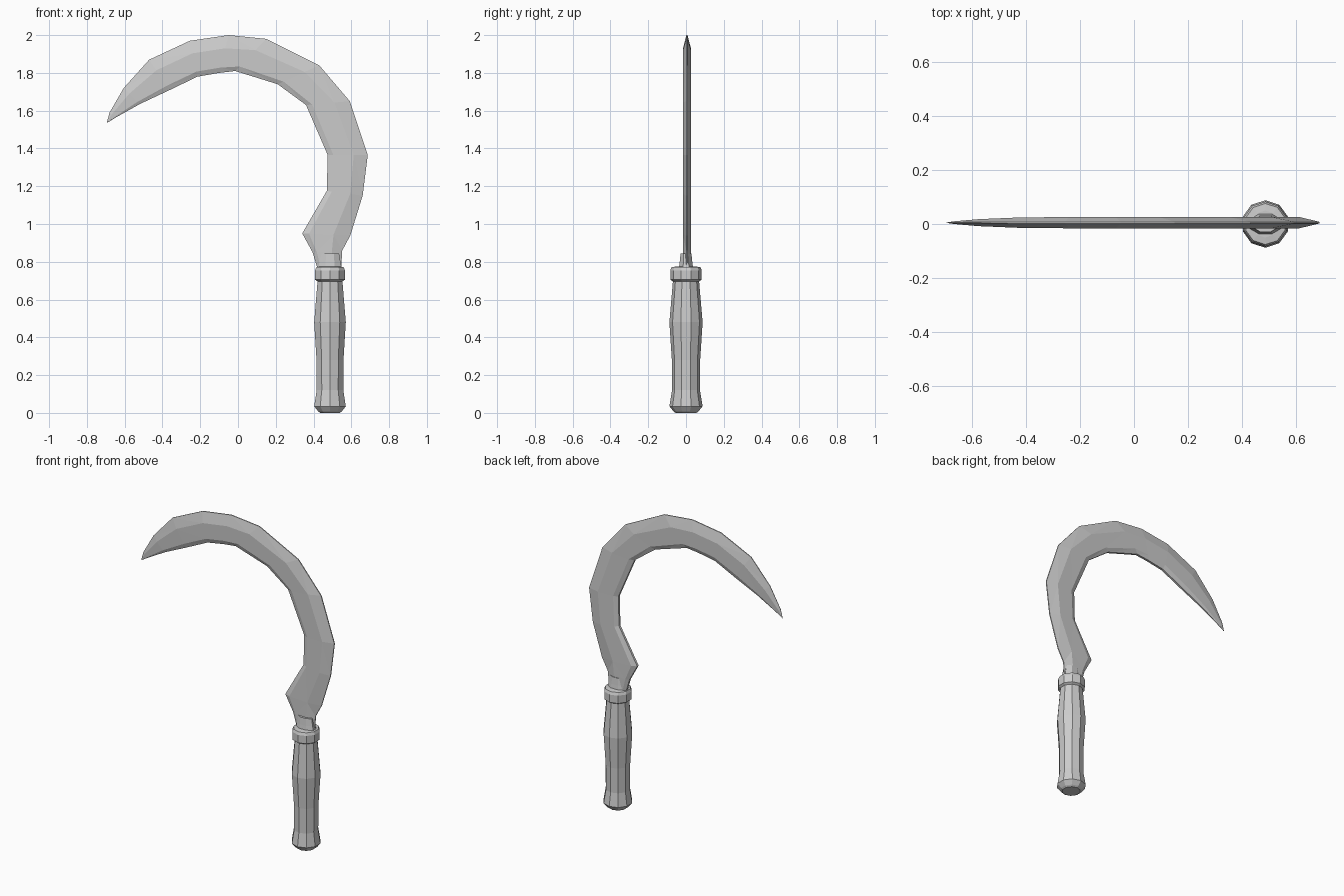
import bpy, bmesh, math

if "Cube" in bpy.data.objects:
    bpy.data.objects.remove(bpy.data.objects["Cube"])

steel = bpy.data.materials.new("plain grey")
steel.diffuse_color = (0.6, 0.6, 0.6, 1)
steel.use_nodes = True
steel.node_tree.nodes["Principled BSDF"].inputs["Base Color"].default_value = steel.diffuse_color


def finish(name, bm):
    bmesh.ops.recalc_face_normals(bm, faces=bm.faces)
    mesh = bpy.data.meshes.new(name)
    bm.to_mesh(mesh)
    bm.free()
    mesh.materials.append(steel)
    obj = bpy.data.objects.new(name, mesh)
    bpy.context.collection.objects.link(obj)
    return obj


def loft(name, rings):
    """Skin closed rings of equal size and cap both ends."""
    bm = bmesh.new()
    rows = [[bm.verts.new(p) for p in ring] for ring in rings]
    n = len(rows[0])
    for a, b in zip(rows, rows[1:]):
        for i in range(n):
            j = (i + 1) % n
            bm.faces.new((a[i], a[j], b[j], b[i]))
    bm.faces.new(rows[0])
    bm.faces.new(rows[-1])
    return finish(name, bm)


def turned(name, profile, sides=10, squash=1.0):
    """Faceted turned part on the handle axis; profile is (radius, z)."""
    return loft(name, [[(0.487 + r * math.cos(math.tau * (i + 0.5) / sides),
                         r * squash * math.sin(math.tau * (i + 0.5) / sides), z)
                        for i in range(sides)] for r, z in profile])


# Blade stations: outer x, z, inner x, z, half thickness
stations = [
    (0.545, 0.75, 0.425, 0.75, 0.020), (0.552, 0.86, 0.395, 0.85, 0.021),
    (0.595, 0.94, 0.340, 0.95, 0.021), (0.660, 1.15, 0.470, 1.175, 0.021),
    (0.687, 1.365, 0.475, 1.365, 0.021), (0.592, 1.65, 0.360, 1.63, 0.021),
    (0.430, 1.84, 0.210, 1.74, 0.021), (0.150, 1.98, -0.015, 1.81, 0.021),
    (-0.05, 2.00, -0.10, 1.80, 0.021), (-0.255, 1.97, -0.215, 1.78, 0.021),
    (-0.47, 1.87, -0.36, 1.71, 0.019), (-0.605, 1.72, -0.52, 1.635, 0.013),
    (-0.68, 1.59, -0.645, 1.565, 0.005), (-0.695, 1.535, -0.690, 1.537, 0.001)]
# Cross-section: position from outer to inner edge, thickness factor
section = [(0, 0.15), (0.35, 1), (0.86, 0.9), (1, 0.35)]


def blade_ring(ox, oz, ix, iz, h):
    def point(t, y):
        return (ox + (ix - ox) * t, 0.005 + y * h, oz + (iz - oz) * t)
    return ([point(t, -k) for t, k in section]
            + [point(t, k) for t, k in reversed(section)])


blade = loft("curved_blade", [blade_ring(*s) for s in stations])
tri = bmesh.new()
tri.from_mesh(blade.data)
bmesh.ops.triangulate(tri, faces=tri.faces)
tri.to_mesh(blade.data)
tri.free()

# Swelling grip with flared pommel
turned("handle_grip", [(0.055, 0.0), (0.066, 0.008), (0.088, 0.035),
                       (0.074, 0.12), (0.075, 0.28), (0.088, 0.48),
                       (0.069, 0.70), (0.066, 0.73)])
# Collar, with a sloping socket holding the blade
turned("collar", [(0.068, 0.695), (0.083, 0.705), (0.083, 0.755), (0.076, 0.772),
                  (0.05, 0.775)])
turned("blade_socket", [(0.068, 0.765), (0.060, 0.80), (0.052, 0.845)], 8, 0.6)
